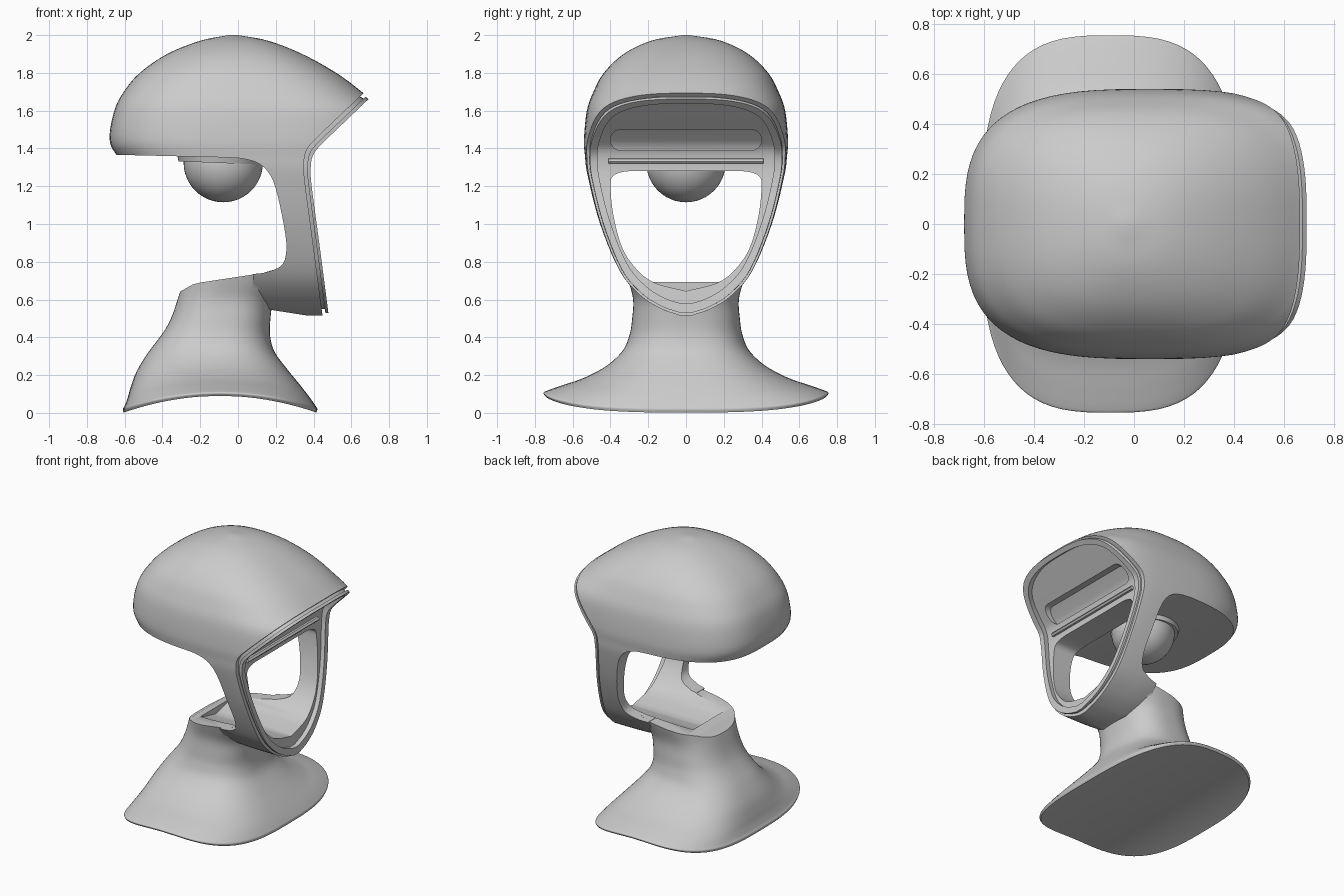
import bpy, bmesh, math
from mathutils import Vector, Matrix

if "Cube" in bpy.data.objects:
    bpy.data.objects.remove(bpy.data.objects["Cube"])

grey = bpy.data.materials.new("plain grey")
grey.use_nodes = True
grey.diffuse_color = (0.6, 0.6, 0.6, 1)
grey.node_tree.nodes["Principled BSDF"].inputs["Base Color"].default_value = (0.6, 0.6, 0.6, 1)


def smooth(keys, steps=5):
    """Catmull-Rom curve through tuples of any length."""
    k = [Vector(p) for p in keys]
    k = [2 * k[0] - k[1]] + k + [2 * k[-1] - k[-2]]
    out = []
    for a, b, c, d in zip(k, k[1:], k[2:], k[3:]):
        for s in range(steps):
            t = s / steps
            out.append(0.5 * (2 * b + (c - a) * t + (2 * a - 5 * b + 4 * c - d) * t * t
                              + (3 * b - a - 3 * c + d) * t ** 3))
    return [tuple(p) for p in out + [k[-2]]]


def finish(bm, name):
    bmesh.ops.recalc_face_normals(bm, faces=bm.faces)
    mesh = bpy.data.meshes.new(name)
    bm.to_mesh(mesh)
    bm.free()
    obj = bpy.data.objects.new(name, mesh)
    bpy.context.collection.objects.link(obj)
    mesh.materials.append(grey)
    return obj


def loft(name, keys, n=80, lift=None, scale=1.0):
    """Stack of superellipse rings: z, x min, x max, half width, roundness."""
    bm = bmesh.new()
    rings = []
    for z, x0, x1, b, e in smooth(keys):
        ring = []
        for i in range(n):
            t = 2 * math.pi * i / n
            c, s = math.cos(t), math.sin(t)
            x = (x0 + x1) / 2 + (x1 - x0) / 2 * math.copysign(abs(c) ** (2 / e), c)
            y = b * math.copysign(abs(s) ** (2 / e), s) if i % (n // 2) else 0
            ring.append(bm.verts.new((x, y * scale, 1.15 + (z - 1.15) * scale + (lift(x, z) if lift else 0))))
        rings.append(ring)
    for r, q in zip(rings, rings[1:]):
        for i in range(n):
            j = (i + 1) % n
            bm.faces.new((r[i], r[j], q[j], q[i]))
    for r in (rings[0], rings[-1]):
        for i in range(n // 2):
            quad = dict.fromkeys((i, i + 1, n - i - 1, (n - i) % n))
            bm.faces.new([r[k] for k in quad])
    return finish(bm, name)


def prism(name, outline, axis, lo, hi):
    """Extrude an (x, z) outline along y, or a (y, z) outline along x."""
    bm = bmesh.new()
    place = (lambda p, d: (p[0], d, p[1])) if axis == "y" else (lambda p, d: (d, p[0], p[1]))
    a, b = [[bm.verts.new(place(p, d)) for p in outline] for d in (lo, hi)]
    bm.faces.new(a)
    bm.faces.new(b)
    for i in range(len(a)):
        bm.faces.new((a[i - 1], a[i], b[i], b[i - 1]))
    return finish(bm, name)


def boolean(obj, tool, operation, keep=False):
    mod = obj.modifiers.new("cut", "BOOLEAN")
    mod.operation, mod.object, mod.solver = operation, tool, "EXACT"
    bpy.context.view_layer.objects.active = obj
    bpy.ops.object.modifier_apply(modifier=mod.name)
    if not keep:
        bpy.data.objects.remove(tool)
    return obj


# Egg-shaped head volume
head_keys = [
    (.515, 0, .75, .03, 3), (.55, 0, .8, .13, 3), (.62, -.1, .8, .24, 3), (.75, -.2, .8, .35, 3),
    (1, -.4, .8, .455, 3), (1.25, -.55, .8, .52, 3), (1.36, -.64, .8, .535, 3),
    (1.45, -.68, .8, .54, 3), (1.6, -.655, .77, .525, 3), (1.7, -.605, .655, .49, 2.9),
    (1.8, -.52, .52, .435, 2.7), (1.9, -.375, .34, .33, 2.5), (1.97, -.2, .16, .185, 2.3),
    (2, -.05, 0, .02, 2)]

# Side line of the face, from chin to brow
face_line = smooth([(.485, .48), (.43, .9), (.39, 1.2), (.385, 1.3), (.4, 1.37),
                    (.45, 1.43), (.58, 1.555), (.82, 1.785)])


def shifted(d):
    return [(x - .8 * d, z + .5 * d) for x, z in face_line]


def slab(d0, d1):
    return prism("face_slab", shifted(d0) + shifted(d1)[::-1], "y", -1, 1)


# Helmet shell: dome, face frame and chin in one side profile
frame_inner = smooth([(-.05, 1.352), (.03, 1.345), (.11, 1.32), (.17, 1.26), (.21, 1.15), (.25, .95),
                      (.255, .85), (.23, .78), (.15, .745), (.08, .735)], 4)
profile = shifted(.045) + [(.8, 2.2), (-1, 2.2), (-1, 1.375)] + frame_inner + [(.08, .56)]
helmet = boolean(loft("helmet_shell", head_keys), prism("profile", profile, "y", -1, 1), "INTERSECT")

# Neck with a flared, arched base
neck_keys = [
    (0, -.605, .415, .745, 3), (.02, -.61, .42, .755, 3), (.035, -.60, .41, .735, 3),
    (.07, -.585, .38, .655, 3), (.12, -.57, .335, .54, 2.9), (.2, -.54, .265, .42, 2.8),
    (.3, -.48, .195, .335, 2.7), (.4, -.41, .17, .3, 2.6), (.5, -.355, .172, .285, 2.6),
    (.6, -.32, .19, .28, 2.6), (.7, -.29, .25, .305, 2.6), (.82, -.27, .32, .34, 2.6)]
neck = loft("neck", neck_keys, 80,
            lambda x, z: .09 * (1 - ((x + .095) / .515) ** 2) * max(0, 1 - z / .45))
collar = [(-1, -.5), (1, -.5), (1, .8), (.27, .8), (.23, .77), (.13, .74), (-.2, .69), (-.24, .68),
          (-.31, .64), (-1, .64)]
boolean(neck, prism("collar_profile", collar, "y", -1, 1), "INTERSECT")
boolean(helmet, neck, "UNION")
helmet.name = "helmet_and_neck"

# Raised rim around the face, standing off a narrower core that leaves a groove
rim = boolean(loft("face_rim", head_keys, scale=.978), slab(0, .022), "INTERSECT")
core = boolean(loft("rim_groove_core", head_keys, scale=.945), slab(.012, .06), "INTERSECT")

# Face opening and shallow recess inside the rim
half = smooth([(0, .645), (.17, .69), (.27, .77), (.34, .88), (.385, 1.05), (.4, 1.2),
               (.39, 1.25), (.35, 1.272), (.3, 1.28)], 4)
opening = prism("opening", half + [(-y, z) for y, z in half[:0:-1]], "x", -.18, 1)
recess = boolean(loft("recess", head_keys, scale=.9), slab(-.2, .045), "INTERSECT")

# Long slot in the brow
r, slot_outline = .055, []
for side in (1, -1):
    for i in range(13):
        a = math.pi * (i / 12 - .5)
        slot_outline.append((side * (.345 + r * math.cos(a)), 1.445 + side * r * math.sin(a)))
slot = boolean(prism("slot", slot_outline, "x", 0, 1), slab(-.2, .08), "INTERSECT")

for part in (helmet, rim, core):
    for tool in (opening, recess, slot):
        boolean(part, tool, "DIFFERENCE", keep=True)
for tool in (opening, recess, slot):
    bpy.data.objects.remove(tool)

# Thin ledge between brow and opening
ledge = [(.3, 1.325), (.365, 1.32), (.375, 1.332), (.365, 1.345), (.3, 1.35)]
ledge = prism("brow_ledge", ledge, "y", -.41, .41)

# Ball hanging under the dome on a slim disc
bm = bmesh.new()
bmesh.ops.create_uvsphere(bm, u_segments=48, v_segments=24, radius=.21,
                          matrix=Matrix.Translation((-.078, 0, 1.325)))
ball = finish(bm, "ball")
bm = bmesh.new()
bmesh.ops.create_cone(bm, cap_ends=True, segments=64, radius1=.222, radius2=.232, depth=.04,
                      matrix=Matrix.Translation((-.092, 0, 1.343)) @ Matrix.Rotation(.04, 4, "Y"))
disc = finish(bm, "ball_disc")

# Smooth shading with crisp cut edges
for obj in (helmet, rim, core, ledge, ball, disc):
    bpy.ops.object.select_all(action="DESELECT")
    obj.select_set(True)
    bpy.context.view_layer.objects.active = obj
    bpy.ops.object.shade_smooth_by_angle(angle=math.radians(32))
